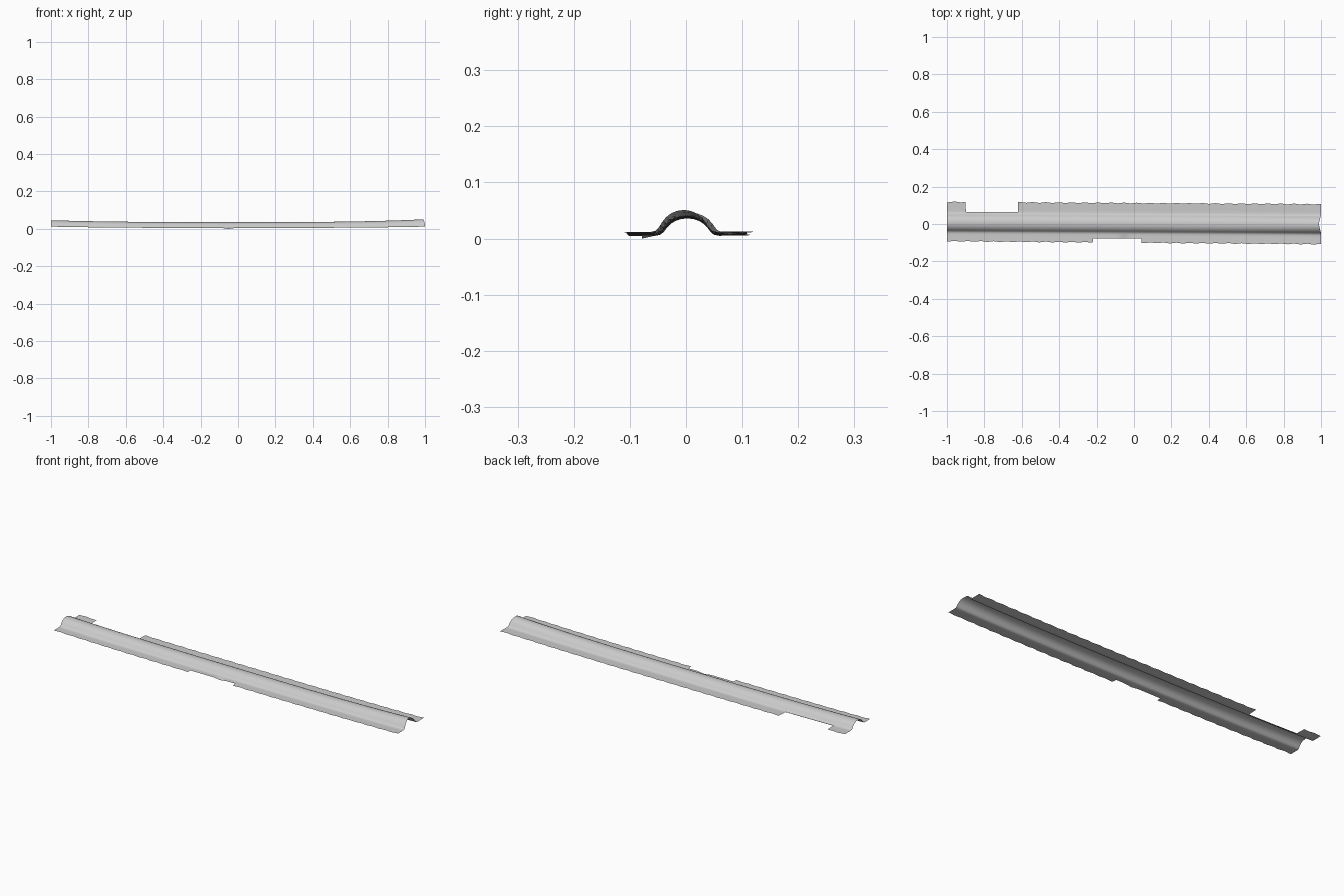
import bpy, bmesh, math

cube = bpy.data.objects.get("Cube")
if cube:
    bpy.data.objects.remove(cube)

steel = bpy.data.materials.new("grey_steel")
steel.use_nodes = True
grey = (0.6, 0.6, 0.6, 1)
steel.diffuse_color = grey
steel.node_tree.nodes["Principled BSDF"].inputs["Base Color"].default_value = grey

# Half of the raised rib: distance from its centre line, share of its height
HALF = [(0.058, 0), (0.05, 0.05), (0.045, 0.18), (0.039, 0.43), (0.032, 0.66),
        (0.023, 0.84), (0.012, 0.96)]
RIB = [(-d, h) for d, h in HALF] + [(0, 1)] + [(d, h) for d, h in reversed(HALF)]
FRONT_NOTCH = (-0.22, 0.04)
BACK_NOTCH = (-0.9, -0.62)
FLANGE_STEPS = 4


def within(x, span):
    return span[0] < x < span[1]


def section(x):
    """Cross-section of the bowed sheet at x, from front edge to back edge."""
    centre = 0.002 - 0.006 * x
    bow = abs(x) ** 3
    base = 0.005 + 0.007 * bow
    height = 0.031 + (0.008 if x > 0 else 0.003) * bow
    ripple = 0.002 * math.sin(x * 90)
    front = -0.078 if within(x, FRONT_NOTCH) else -0.1 - 0.008 * x + ripple
    back = 0.065 if within(x, BACK_NOTCH) else 0.112 - 0.006 * x + ripple
    rib = [(centre + d, base + h * height) for d, h in RIB]
    # Bent lip in the front notch
    lip = -0.005 * max(0, 1 - abs(x + 0.05) / 0.04)

    def flange(edge, foot, drop):
        return [(edge + (foot - edge) * i / FLANGE_STEPS,
                 base + drop * (1 - i / FLANGE_STEPS)) for i in range(FLANGE_STEPS)]

    return (flange(front, rib[0][0], lip) + rib
            + flange(back, rib[-1][0], 0.001)[::-1])


# Stations along the length, doubled at the notch ends for square corners
stations = [i / 80 for i in range(-80, 81)]
for corner in FRONT_NOTCH + BACK_NOTCH:
    stations = [s for s in stations if abs(s - corner) > 0.004]
    stations += [corner - 0.001, corner + 0.001]
stations.sort()

bm = bmesh.new()
rows = []
for x in stations:
    row = []
    for y, z in section(x):
        # Slightly hollow right end
        pull = 0.012 * max(0, 1 - abs(y) / 0.05) * max(0, (x - 0.9) / 0.1)
        row.append(bm.verts.new((x - pull, y, z)))
    rows.append(row)
for a, b in zip(rows, rows[1:]):
    for i in range(len(a) - 1):
        bm.faces.new((a[i], b[i], b[i + 1], a[i + 1]))

mesh = bpy.data.meshes.new("ribbed_sheet")
bm.to_mesh(mesh)
bm.free()
mesh.materials.append(steel)
sheet = bpy.data.objects.new("ribbed_sheet", mesh)
bpy.context.collection.objects.link(sheet)
bpy.context.view_layer.objects.active = sheet
sheet.select_set(True)
bpy.ops.object.shade_smooth_by_angle(angle=math.radians(40))
